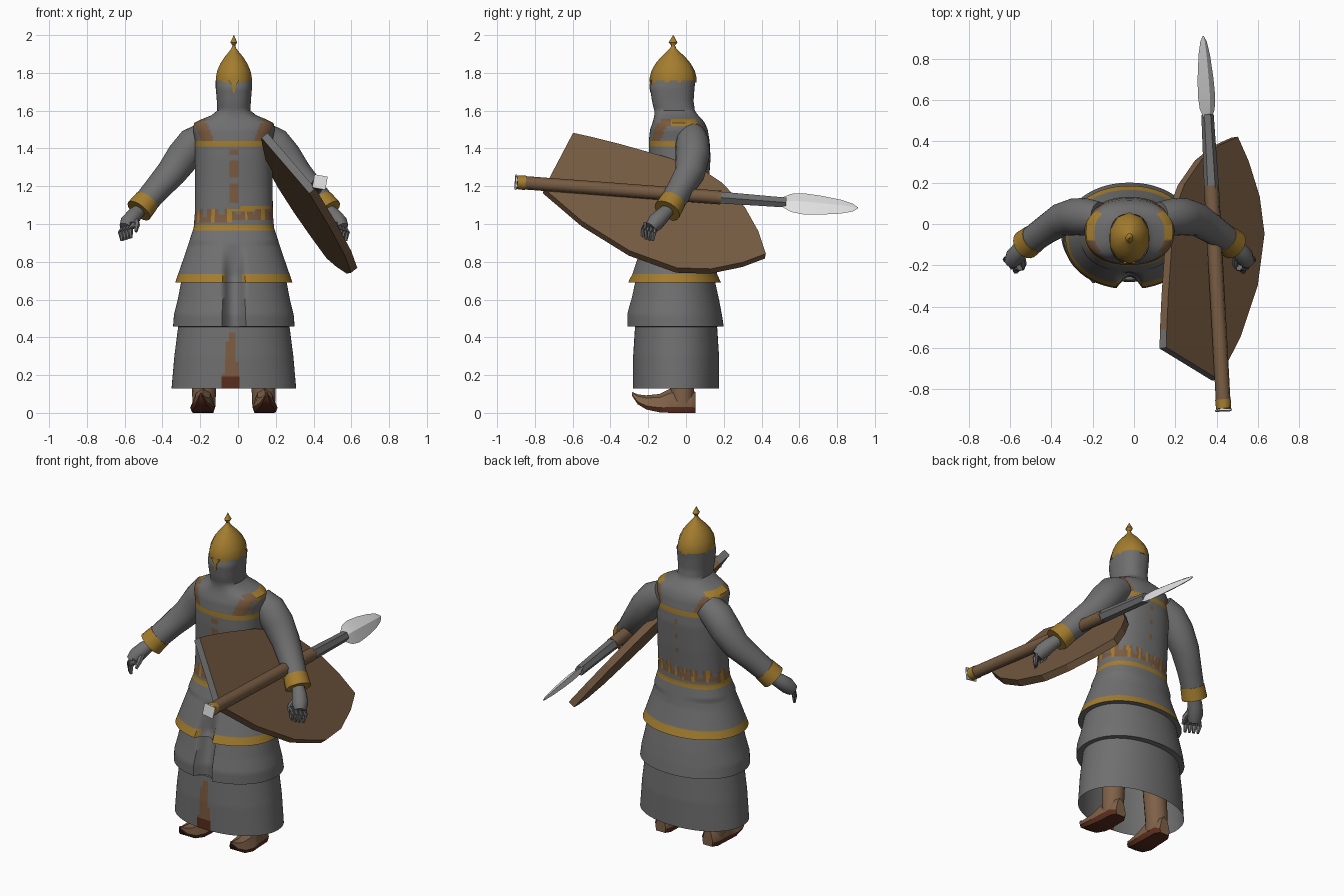
import bpy, bmesh, math
from mathutils import Vector, Matrix

if "Cube" in bpy.data.objects:
    bpy.data.objects.remove(bpy.data.objects["Cube"])

CX = -0.022  # body centre line


def material(name, rgb):
    m = bpy.data.materials.new(name)
    m.use_nodes = True
    m.diffuse_color = (*rgb, 1)
    m.node_tree.nodes["Principled BSDF"].inputs["Base Color"].default_value = (*rgb, 1)
    return m


GRAY = material("mail gray", (0.16, 0.16, 0.16))
GOLD = material("gold trim", (0.37, 0.205, 0.028))
STRAP = material("strap brown", (0.2, 0.105, 0.052))
WOOD = material("wood brown", (0.185, 0.107, 0.055))
BOOT = material("boot tan", (0.21, 0.118, 0.064))
SOLE = material("sole red brown", (0.1, 0.025, 0.012))
STEEL = material("pale steel", (0.78, 0.78, 0.78))


def finish(name, bm, mats, rule=None, smooth=40):
    bmesh.ops.recalc_face_normals(bm, faces=bm.faces)
    bm.normal_update()
    if rule:
        for f in bm.faces:
            f.material_index = rule(f.calc_center_median(), f.normal)
    me = bpy.data.meshes.new(name)
    bm.to_mesh(me)
    bm.free()
    ob = bpy.data.objects.new(name, me)
    bpy.context.collection.objects.link(ob)
    for m in mats:
        me.materials.append(m)
    if smooth:
        bpy.ops.object.select_all(action='DESELECT')
        ob.select_set(True)
        bpy.context.view_layer.objects.active = ob
        bpy.ops.object.shade_smooth_by_angle(angle=math.radians(smooth))
    return ob


def loft(rings, cap=True):
    bm = bmesh.new()
    rows = [[bm.verts.new(p) for p in r] for r in rings]
    n = len(rows[0])
    for a, b in zip(rows, rows[1:]):
        for i in range(n):
            j = (i + 1) % n
            bm.faces.new((a[i], a[j], b[j], b[i]))
    if cap:
        bm.faces.new(rows[0])
        bm.faces.new(rows[-1])
    return bm


def tube(path, sides=12, phase=0.0):
    """Rings of given radius (last value) along a path of points."""
    pts = [Vector(p[:3]) for p in path]
    rings = []
    for i, p in enumerate(path):
        d = pts[min(i + 1, len(pts) - 1)] - pts[max(i - 1, 0)]
        u = d.cross(Vector((0, 0, 1)) if abs(d.normalized().z) < 0.9 else Vector((0, 1, 0))).normalized()
        v = d.cross(u).normalized()
        angles = [phase + math.tau * k / sides for k in range(sides)]
        rings.append([pts[i] + p[3] * (u * math.cos(a) + v * math.sin(a)) for a in angles])
    return loft(rings)


def mirror(ob, side):
    """Copy a right-hand part to the other side of the body."""
    twin = ob.copy()
    twin.data = ob.data.copy()
    twin.name = ob.name.replace("right", side)
    twin.data.transform(Matrix.Translation((2 * CX, 0, 0)) @ Matrix.Scale(-1, 4, (1, 0, 0)))
    twin.data.flip_normals()
    bpy.context.collection.objects.link(twin)


# Layered coat, torso and mail hood: height, half width, front y, back y
LEVELS = [(.13, .33, -.28, .175), (.30, .315, -.28, .175), (.456, .295, -.27, .165),
          (.457, .322, -.315, .20), (.52, .317, -.315, .19), (.60, .297, -.295, .175),
          (.689, .28, -.275, .155), (.69, .31, -.31, .185), (.735, .295, -.29, .165),
          (.85, .255, -.25, .13), (.98, .213, -.20, .105), (1.05, .207, -.19, .105),
          (1.2, .205, -.19, .12), (1.35, .205, -.197, .13), (1.44, .205, -.197, .125),
          (1.50, .217, -.19, .115), (1.535, .21, -.178, .10), (1.555, .17, -.172, .085),
          (1.575, .12, -.168, .065), (1.6, .088, -.168, .047), (1.65, .09, -.18, .04),
          (1.72, .096, -.19, .045), (1.76, .096, -.18, .05)]


def body_ring(z, w, front, back, n=120):
    ring = []
    power = 2 / (2.1 if z < .9 else 2.35)
    for k in range(n):
        a = math.tau * (k + 0.5) / n
        c, s = math.cos(a), math.sin(a)
        x = w * math.copysign(abs(c) ** power, c)
        y = (front + back) / 2 + (back - front) / 2 * math.copysign(abs(s) ** power, s)
        if s < 0 and .457 <= z < .9:  # open front of the two upper tiers
            y += 0.06 * max(0, 1 - (abs(x) / 0.06) ** 2) * min(1, (.9 - z) / .18)
        ring.append((CX + x, y, z))
    return ring


rings = []
for lo, hi in zip(LEVELS, LEVELS[1:]):
    steps = max(1, round((hi[0] - lo[0]) / 0.015))
    for s in range(steps):
        rings.append(body_ring(*[a + (b - a) * s / steps for a, b in zip(lo, hi)]))
rings.append(body_ring(*LEVELS[-1]))


def coat_colour(c, n):
    x, z = c.x - CX, c.z
    front, back = c.y < -0.1, c.y > .05
    # gold hem, waist and chest bands
    if .69 < z < .735 and not (front and abs(x) < .045):
        return 1
    if .972 < z < 1.0 or (1.403 < z < 1.44):
        return 1
    # studded belt
    belt = z - 1.05 - 0.07 * x
    if abs(belt) < .035:
        wave = math.sin(math.atan2(c.y, x) * 14)
        if wave > .75 or (front and x > 0 and belt > .015):
            return 1
        return 0 if wave < -.6 and belt > 0 else 2
    # shoulder pads and straps
    if 1.515 < z < 1.56 and abs(x) > .14 and -.08 < c.y < .055:
        return 1
    if 1.44 < z < 1.55 and abs(abs(x) - .14 - (z - 1.44) * .4) < .034:
        return 2
    # front placket, back ties and lower slit
    if front and abs(x) < .02 and 1.08 < z < 1.4 and math.sin(z * 50) > -.8:
        return 2
    if back and abs(x) < .012 and 1.12 < z < 1.38 and math.sin(z * 70) > .6:
        return 2
    if front and z < .19 and abs(x + .02) < .052:
        return 3
    if front and z < .42 and abs(x + .015) < .05 - .035 * (z - .13) / .29:
        return 2
    return 0


finish("coat_and_hood", loft(rings, cap=False), [GRAY, GOLD, STRAP, SOLE], coat_colour, 50)

# Pointed helmet with finial and nose guard
HELM = [(1.75, .1), (1.775, .1), (1.81, .093), (1.85, .075), (1.885, .051), (1.91, .029),
        (1.93, .013), (1.945, .008), (1.962, .019), (1.975, .012), (2.0, .001)]
rings = [[(CX + r * math.cos(a), -.068 + 1.24 * r * math.sin(a), z)
          for a in [math.tau * (k + .5) / 10 for k in range(10)]] for z, r in HELM]
finish("helmet", loft(rings), [GOLD], smooth=50)
bm = loft([[(CX - w, y, z), (CX + w, y, z), (CX + w, y + .02, z), (CX - w, y + .02, z)]
           for w, y, z in [(.005, -.191, 1.695), (.011, -.193, 1.735), (.028, -.19, 1.762)]])
finish("nose_guard", bm, [GOLD], smooth=0)

# Sleeves, cuffs and hands
ARM = [(-.17, .03, 1.465, .078), (-.235, .035, 1.425, .09), (-.29, .035, 1.357, .09),
       (-.355, .02, 1.268, .08), (-.43, -.03, 1.185, .07), (-.485, -.07, 1.12, .066)]
CUFF = [(-.483, -.069, 1.122, .069), (-.525, -.10, 1.07, .073)]
arm = finish("right_sleeve", tube(ARM, 16), [GRAY, GOLD],
             lambda c, n: int(c.z > 1.51 and c.x > -.25 and c.y < .06))
cuff = finish("right_cuff", tube(CUFF, 16), [GOLD])
PALM = [(-.515, -.09, 1.08, .034), (-.55, -.125, 1.045, .042), (-.578, -.16, 1.01, .046),
        (-.595, -.185, .98, .035)]
palm = finish("right_palm", tube(PALM, 10), [GRAY])
for ob in (arm, cuff, palm):
    mirror(ob, "left")
for i in range(4):
    x, y, z = -.622 + .016 * i, -.16 - .018 * i, .005 * i
    path = [(x + .02, y + .005, 1.0, .019), (x + .002, y - .012, .955 + z, .016),
            (x + .008, y - .017, .91 + z, .008)]
    mirror(finish(f"right_finger_{i + 1}", tube(path, 6), [GRAY]), "left")
path = [(-.545, -.15, 1.03, .018), (-.535, -.195, .995, .016), (-.54, -.22, .96, .008)]
mirror(finish("right_thumb", tube(path, 6), [GRAY]), "left")

# Legs and boots with curled toes
leg = finish("right_leg", tube([(-.18, -.02, .03, .06), (-.18, -.02, .13, .064), (-.16, -.03, .5, .07)], 14), [BOOT])
FOOT = [(.05, .035, 0, .11), (.02, .058, 0, .13), (-.08, .062, 0, .13), (-.14, .066, .003, .1),
        (-.21, .055, .018, .093), (-.255, .03, .045, .098), (-.285, .006, .09, .11)]
rings = []
for y, w, z0, z1 in FOOT:
    m = z0 + (z1 - z0) * .25
    x = -.182 + .06 * min(0, y + .05)
    rings.append([(x - w * .85, y, z0), (x + w * .85, y, z0), (x + w, y, m),
                  (x + w * .6, y, m + (z1 - m) * .75), (x, y, z1),
                  (x - w * .6, y, m + (z1 - m) * .75), (x - w, y, m)])
boot = finish("right_boot", loft(rings), [BOOT, SOLE],
              lambda c, n: int(n.z < -.2 or c.z < .02 or (n.y < -.6 and c.y < -.2)), 35)
mirror(leg, "left")
mirror(boot, "left")

# Tilted wooden shield with a metal shod end
OUTLINE = [(-.60, 1.47), (-.51, 1.45), (-.35, 1.41), (-.1, 1.34), (.1, 1.265), (.19, 1.205), (.31, 1.075),
           (.38, .95), (.42, .83), (.3, .785), (.13, .75), (-.05, .755), (-.3, .845), (-.55, 1.0), (-.755, 1.175)]
normal = Vector((1, .15, .78)).normalized() * .021
face = [Vector((.14 + .78 * (1.47 - z) - .15 * (y + .6), y, z)) for y, z in OUTLINE]
bm = loft([[p - normal for p in face], [p + normal for p in face]])
finish("shield", bm, [WOOD, GRAY], lambda c, n: int(n.y < -.82 or (c.y < -.5 and c.z > 1.42)), 0)

# Spear: shaft, butt cap, socket and leaf blade
BUTT, TIP = Vector((.434, -.905, 1.222)), Vector((.335, .91, 1.085))


def along(t, r):
    return (*BUTT.lerp(TIP, t), r)


turn = math.radians(55)
finish("spear_shaft", tube([along(.02, .036), along(.6, .037)], 8, turn), [WOOD], smooth=50)
finish("spear_ring", tube([along(.006, .037), along(.03, .039)], 8, turn), [GOLD], smooth=50)
finish("spear_butt", tube([along(0, .05), along(.005, .05)], 4, turn), [STEEL], smooth=0)
finish("spear_socket", tube([along(.59, .036), along(.79, .03)], 6), [GRAY], smooth=0)
wide, thin = Vector((.6, 0, -.8)), Vector((.8, 0, .6))
rings = []
for t, w in [(.775, .026), (.805, .06), (.84, .07), (.89, .063), (.95, .046), (.985, .026), (1, .004)]:
    p = BUTT.lerp(TIP, t)
    rings.append([p + wide * w, p + thin * w * .3, p - wide * w, p - thin * w * .3])
finish("spear_blade", loft(rings), [STEEL], smooth=30)
